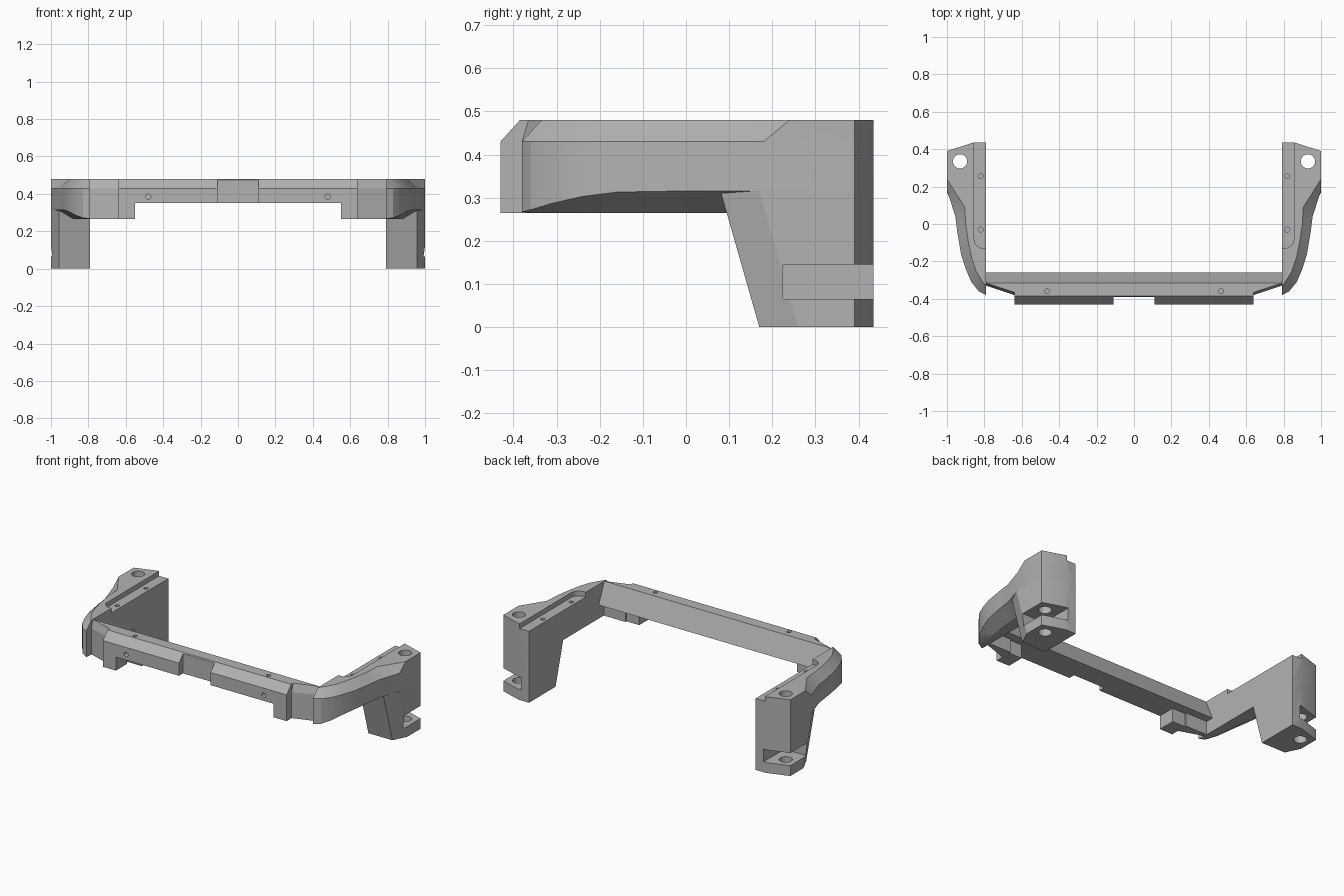
import bpy
import bmesh
import math

if "Cube" in bpy.data.objects:
    bpy.data.objects.remove(bpy.data.objects["Cube"])

grey = bpy.data.materials.new("plain grey")
grey.use_nodes = True
grey.diffuse_color = (0.45, 0.45, 0.45, 1)
grey.node_tree.nodes["Principled BSDF"].inputs["Base Color"].default_value = grey.diffuse_color


def loft(name, rings):
    """Closed solid through matching rings of points."""
    bm = bmesh.new()
    loops = [[bm.verts.new(p) for p in ring] for ring in rings]
    n = len(loops[0])
    for a, b in zip(loops, loops[1:]):
        for i in range(n):
            j = (i + 1) % n
            bm.faces.new((a[i], a[j], b[j], b[i]))
    bm.faces.new(loops[0])
    bm.faces.new(loops[-1])
    bmesh.ops.recalc_face_normals(bm, faces=bm.faces)
    mesh = bpy.data.meshes.new(name)
    bm.to_mesh(mesh)
    bm.free()
    mesh.materials.append(grey)
    ob = bpy.data.objects.new(name, mesh)
    bpy.context.collection.objects.link(ob)
    return ob


def prism(name, plan, z0, z1):
    return loft(name, [[(x, y, z) for x, y in plan] for z in (z0, z1)])


def box(name, x0, x1, y0, y1, z0, z1):
    return prism(name, [(x0, y0), (x1, y0), (x1, y1), (x0, y1)], z0, z1)


def rod(x, y, z, radius, length, along_y=False):
    """Round cutter, vertical or running front to back."""
    rings = []
    for h in (-length / 2, length / 2):
        ring = []
        for k in range(24):
            a = k * math.tau / 24
            u, v = radius * math.cos(a), radius * math.sin(a)
            ring.append((x + u, y + h, z + v) if along_y else (x + u, y + v, z + h))
        rings.append(ring)
    return loft("hole_cutter", rings)


def cut(ob, *cutters):
    bpy.context.view_layer.objects.active = ob
    for c in cutters:
        mod = ob.modifiers.new("cut", 'BOOLEAN')
        mod.operation = 'DIFFERENCE'
        mod.solver = 'EXACT'
        mod.object = c
        bpy.ops.object.modifier_apply(modifier=mod.name)
        bpy.data.objects.remove(c)


def smooth(ob, angle=22):
    bpy.ops.object.select_all(action='DESELECT')
    ob.select_set(True)
    bpy.context.view_layer.objects.active = ob
    bpy.ops.object.shade_smooth_by_angle(angle=math.radians(angle))


def mirrored(ob):
    """Copy a part to the other side of the model."""
    twin = ob.copy()
    twin.data = ob.data.copy()
    twin.name = ob.name.replace("left", "right")
    bm = bmesh.new()
    bm.from_mesh(twin.data)
    bmesh.ops.scale(bm, vec=(-1, 1, 1), verts=bm.verts)
    bmesh.ops.reverse_faces(bm, faces=bm.faces)
    bm.to_mesh(twin.data)
    bm.free()
    bpy.context.collection.objects.link(twin)


IN, TOP, EDGE, LOW = 0.79, 0.48, 0.43, 0.265

# Front bar with sloped back, chamfered front, centre notch and small holes
profile = [(-0.315, TOP), (-0.385, TOP), (-0.43, EDGE), (-0.43, 0.35), (-0.26, 0.35)]
bar = loft("front_bar", [[(x, y, z) for y, z in profile] for x in (-0.64, 0.64)])
cut(bar, box("notch_cutter", -0.11, 0.11, -0.5, -0.39, 0.3, 0.6))
for s in (-1, 1):
    cut(bar, rod(s * 0.48, -0.43, 0.385, 0.014, 0.1, True),
        rod(s * 0.465, -0.36, TOP, 0.013, 0.1))

# Bar ends, swept back to meet the arms
rings = []
for x, f in ((0.64, -0.38), (IN, -0.33)):
    yz = [(-0.315, TOP), (min(f + 0.015, -0.316), TOP), (f, EDGE), (f, LOW),
          (-0.31, LOW), (-0.31, 0.35), (-0.26, 0.35)]
    rings.append([(x, y, z) for y, z in yz])
mirrored(loft("left_bar_end", rings))

# Tabs below the bar
mirrored(box("left_tab", 0.55, 0.64, -0.43, -0.32, LOW, 0.35))

# Curved arm: outer edge, top edge, inner wall position, lower edge height
stations = [
    ((0.79, -0.38), (0.79, -0.335), -0.33, 0.267),
    ((0.83, -0.36), (0.815, -0.30), -0.28, 0.272),
    ((0.87, -0.31), (0.845, -0.25), -0.23, 0.287),
    ((0.90, -0.24), (0.868, -0.18), -0.17, 0.303),
    ((0.925, -0.16), (0.885, -0.10), -0.10, 0.313),
    ((0.945, -0.04), (0.90, 0.0), 0.0, 0.315),
    ((0.955, 0.04), (0.905, 0.09), 0.08, 0.315),
    ((1.0, 0.18), (1.0, 0.24), 0.24, 0.315),
    ((1.0, 0.39), (1.0, 0.39), 0.39, 0.315),
    ((0.86, 0.435), (0.86, 0.435), 0.435, 0.315)]
rings = []
for (ox, oy), (tx, ty), iy, low in stations:
    rings.append([(IN, iy, TOP), (tx, ty, TOP), (ox, oy, EDGE), (ox, oy, low),
                  ((IN + ox) / 2, (iy + oy) / 2, LOW), (IN, iy, LOW)])
arm = loft("left_arm", rings)

# Sunken ledge with a rounded front corner, and its holes
corner = [(0.805 + 0.05 * math.sin(a), -0.08 - 0.05 * math.cos(a))
          for a in [k * math.pi / 12 for k in range(7)]]
ledge = prism("ledge_cutter", [(0.75, -0.13)] + corner + [(0.855, 0.5), (0.75, 0.5)], 0.45, 0.55)
cut(arm, ledge, rod(0.82, 0.255, 0.45, 0.013, 0.1), rod(0.82, -0.03, 0.45, 0.013, 0.1),
    rod(0.93, 0.335, 0.3, 0.038, 1))
smooth(arm)
mirrored(arm)

# Post: slanted front, slot open to the outside, bolt hole
back = [(1.0, 0.39), (0.86, 0.435), (IN, 0.435)]
rings = []
for z, y in ((0, 0.17), (0.315, 0.08)):
    plan = [(IN, y), (0.957, y), (1.0, y + 0.09)] + back
    rings.append([(px, py, z) for px, py in plan])
post = loft("left_post", rings)
cut(post, box("slot_cutter", 0.845, 1.1, 0.225, 0.5, 0.065, 0.145),
    rod(0.93, 0.335, 0.3, 0.038, 1))
smooth(post)
mirrored(post)
